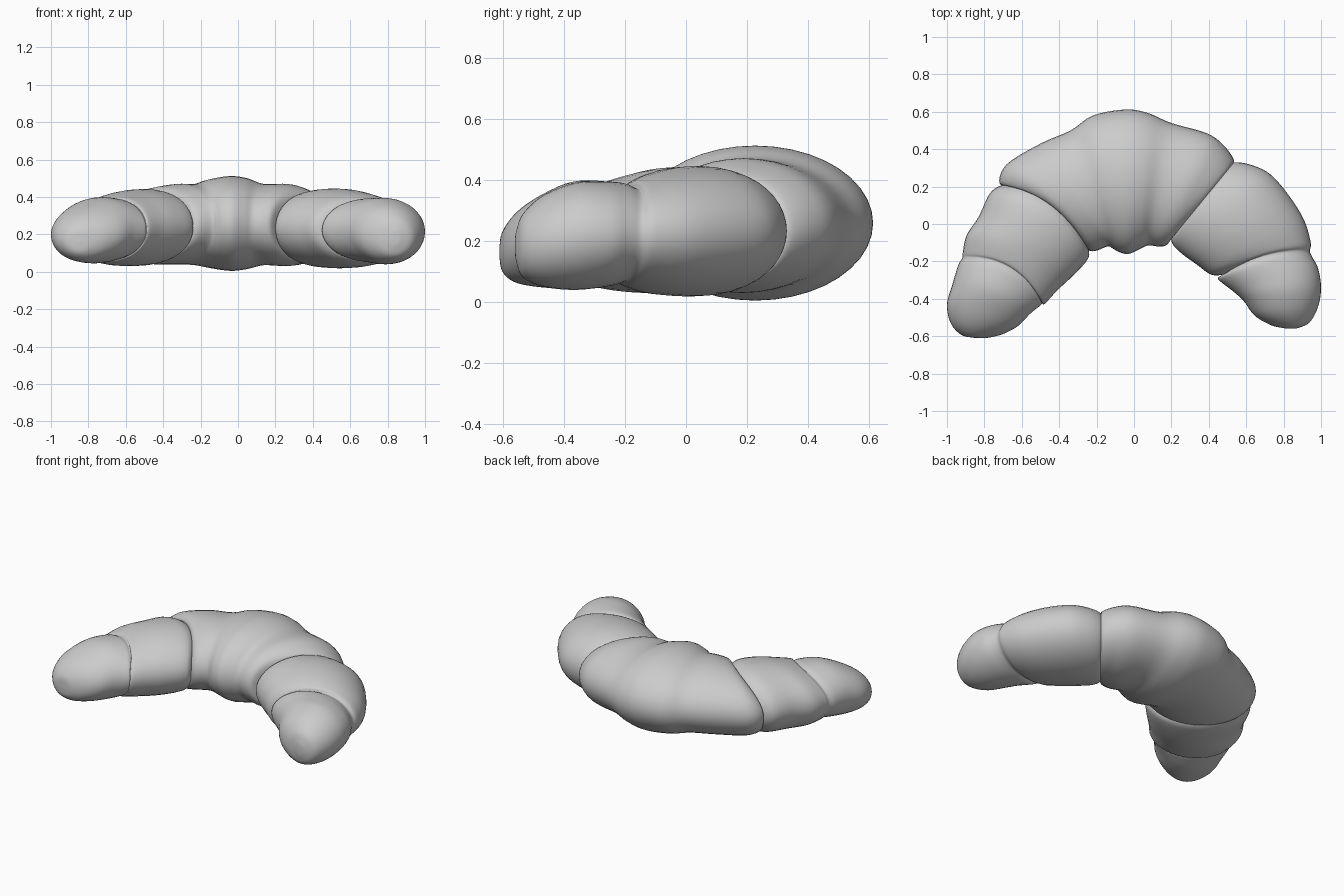
import bpy, bmesh, math
from mathutils import Vector

SIDES = 40
STEPS = 5


def spline(p0, p1, p2, p3, t):
    return [0.5 * (2*b + (c-a)*t + (2*a-5*b+4*c-d)*t*t + (3*b-a-3*c+d)*t**3)
            for a, b, c, d in zip(p0, p1, p2, p3)]


def loft(name, secs):
    """Each section: outer x, y, inner x, y, bottom z, top z, bow of the top."""
    rows = []
    n = len(secs)
    for i in range(n - 1):
        q = [secs[max(0, min(n - 1, i + k))] for k in (-1, 0, 1, 2)]
        rows += [spline(*q, s / STEPS) for s in range(STEPS)]
    rows.append(secs[-1])
    bm = bmesh.new()
    rings = []
    for xo, yo, xi, yi, z0, z1, bow in rows:
        a, b = Vector((xo, yo, 0)), Vector((xi, yi, 0))
        mid, half = (a + b) / 2, (a - b) / 2
        side = Vector((-half.y, half.x, 0)).normalized()
        ring = []
        for k in range(SIDES):
            t = 2 * math.pi * k / SIDES
            c, s = math.cos(t), math.sin(t)
            p = mid + half * c + side * bow * max(s, 0) ** 2
            p.z = (z0 + z1) / 2 + (z1 - z0) / 2 * s
            ring.append(bm.verts.new(p))
        rings.append(ring)
    for r, q in zip(rings, rings[1:]):
        for k in range(SIDES):
            j = (k + 1) % SIDES
            bm.faces.new((r[k], r[j], q[j], q[k]))
    bm.faces.new(rings[0])
    bm.faces.new(rings[-1])
    bmesh.ops.recalc_face_normals(bm, faces=bm.faces)
    me = bpy.data.meshes.new(name)
    bm.to_mesh(me)
    bm.free()
    ob = bpy.data.objects.new(name, me)
    bpy.context.collection.objects.link(ob)
    bpy.context.view_layer.objects.active = ob
    ob.select_set(True)
    bpy.ops.object.shade_smooth_by_angle(angle=math.radians(60))
    ob.select_set(False)


# Wide centre roll with shallow wrinkles on the inner side
loft("middle_roll", [
    (-.66, .20, -.27, -.09, .08, .38, -.07),
    (-.72, .22, -.25, -.135, .05, .415, -.07),
    (-.68, .32, -.21, -.145, .04, .45, -.04),
    (-.50, .43, -.14, -.12, .04, .47, 0),
    (-.34, .50, -.115, -.13, .035, .47, 0),
    (-.22, .58, -.08, -.15, .02, .495, 0),
    (-.05, .612, -.03, -.16, .005, .512, 0),
    (.07, .595, .03, -.135, .015, .50, 0),
    (.20, .54, .075, -.115, .035, .47, 0),
    (.39, .485, .13, -.12, .03, .47, 0),
    (.48, .42, .17, -.115, .04, .45, 0),
    (.535, .34, .20, -.08, .05, .42, 0),
    (.51, .31, .22, -.05, .08, .39, 0)])

# Left arm: roll, bowed crease, rounded tip
loft("left_arm", [
    (-.64, .22, -.27, -.08, .09, .38, -.06),
    (-.70, .21, -.24, -.15, .05, .42, -.06),
    (-.77, .165, -.255, -.20, .035, .44, -.06),
    (-.83, .04, -.33, -.28, .03, .44, -.07),
    (-.895, -.06, -.41, -.355, .035, .425, -.08),
    (-.915, -.15, -.475, -.425, .05, .40, -.08),
    (-.918, -.18, -.49, -.425, .06, .385, -.08),
    (-.94, -.22, -.50, -.435, .055, .395, -.07),
    (-.97, -.32, -.555, -.48, .045, .395, -.04),
    (-1.0, -.43, -.62, -.545, .05, .35, -.02),
    (-.98, -.53, -.70, -.588, .065, .295, -.01),
    (-.925, -.592, -.78, -.608, .10, .23, 0),
    (-.86, -.608, -.83, -.610, .15, .17, 0)])

# Right arm: roll, bowed crease, rounded tip
loft("right_arm", [
    (.50, .31, .22, -.05, .09, .37, 0),
    (.54, .33, .20, -.08, .05, .415, 0),
    (.63, .315, .215, -.12, .03, .435, 0),
    (.73, .265, .27, -.17, .02, .445, 0),
    (.83, .15, .34, -.22, .02, .44, .01),
    (.91, .02, .40, -.265, .03, .42, .02),
    (.945, -.10, .44, -.275, .05, .395, .03),
    (.94, -.145, .475, -.272, .065, .375, .04),
    (.955, -.18, .45, -.295, .055, .39, .03),
    (.985, -.24, .53, -.36, .045, .395, .02),
    (1.0, -.34, .585, -.41, .04, .39, .01),
    (.985, -.44, .645, -.49, .05, .35, 0),
    (.94, -.525, .73, -.54, .08, .29, 0),
    (.88, -.555, .79, -.555, .13, .235, 0),
    (.845, -.56, .825, -.56, .17, .20, 0)])
